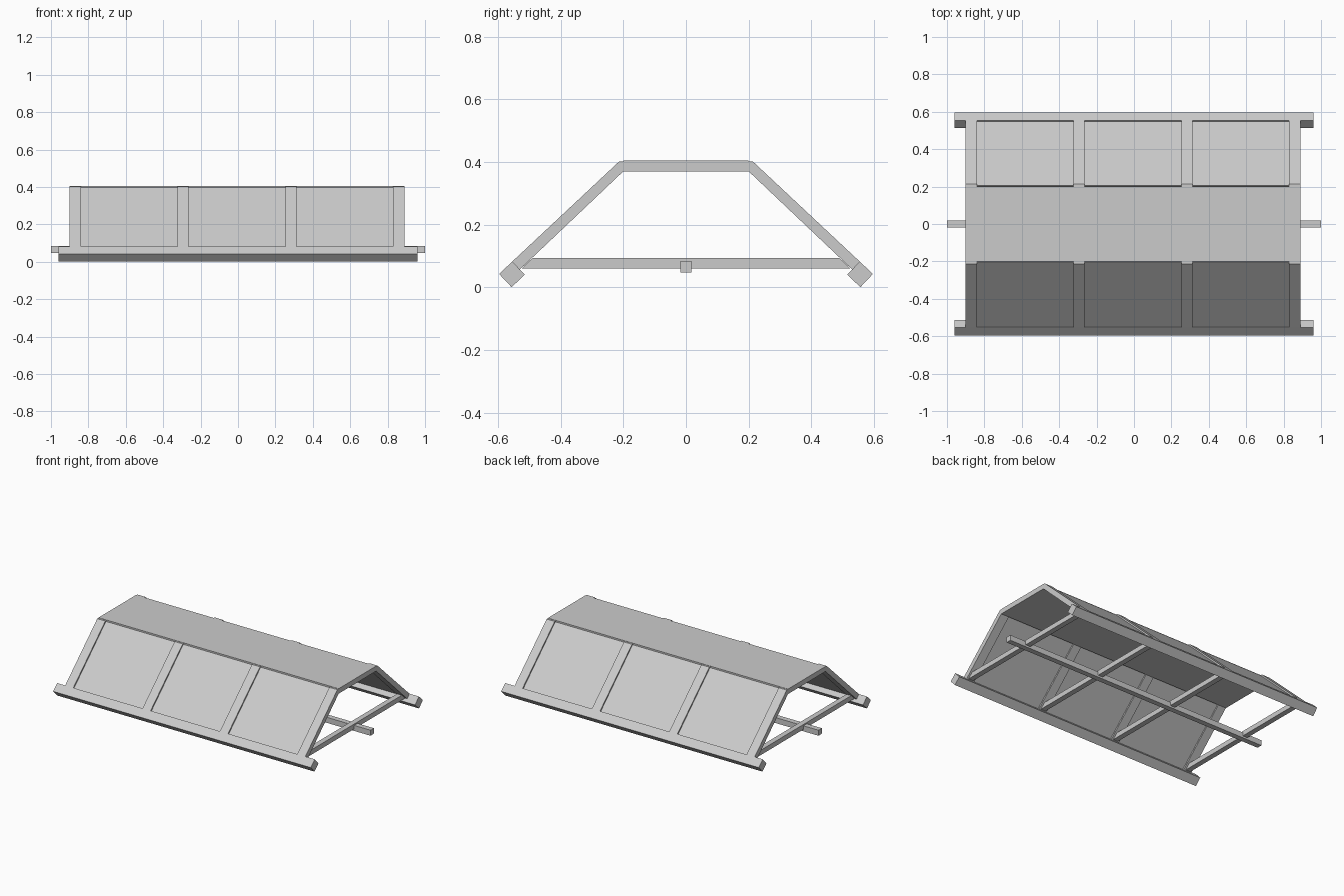
import bpy, bmesh
from mathutils import Vector

if "Cube" in bpy.data.objects:
    bpy.data.objects.remove(bpy.data.objects["Cube"])


def prism(name, profile, x0, x1):
    """Extrude a (y, z) profile along x."""
    bm = bmesh.new()
    a = [bm.verts.new((x0, y, z)) for y, z in profile]
    b = [bm.verts.new((x1, y, z)) for y, z in profile]
    bm.faces.new(a)
    bm.faces.new(b)
    for i in range(len(a)):
        j = (i + 1) % len(a)
        bm.faces.new((a[i], a[j], b[j], b[i]))
    bmesh.ops.recalc_face_normals(bm, faces=bm.faces)
    me = bpy.data.meshes.new(name)
    bm.to_mesh(me)
    bm.free()
    ob = bpy.data.objects.new(name, me)
    bpy.context.collection.objects.link(ob)
    return ob


def both_sides(name, profile, x0, x1):
    prism("front_" + name, [(-y, z) for y, z in profile], x0, x1)
    prism("back_" + name, profile, x0, x1)


def box(y, z0, z1):
    return [(-y, z0), (y, z0), (y, z1), (-y, z1)]


# Slope frame: origin at the upper outer edge, d runs down, n points outward
O = Vector((0.213, 0.404))
d = Vector((0.728, -0.686)).normalized()
n = Vector((-d.y, d.x))


def at(t, depth):
    return tuple(O + d * t - n * depth)


END, SIDE, THICK = 0.527, 0.058, 0.035
EAVE = END - SIDE
W = 0.03
ribs = [-0.87 + i * 1.73 / 3 for i in range(4)]

# Flat roof deck
prism("roof_deck", box(0.2, 0.37, 0.404), -0.9, 0.89)

# Tilted square eave rails, flush with the slope
both_sides("eave_rail", [at(EAVE, 0), at(END, 0), at(END, SIDE), at(EAVE, SIDE)], -0.96, 0.96)

# Rafters and cross ties
for i, x in enumerate(ribs):
    both_sides(f"rafter_{i + 1}", [(0.2, 0.37), (0.2, 0.402), (O.x, 0.402),
                                  at(EAVE, 0), at(EAVE, THICK)], x - W, x + W)
    prism(f"cross_tie_{i + 1}", [(-0.525, 0.06), (0.525, 0.06), (0.49, 0.093), (-0.49, 0.093)],
          x - 0.018, x + 0.018)

# Recessed roof panels between the rafters
for i in range(3):
    both_sides(f"roof_panel_{i + 1}", [at(0, 0.01), at(EAVE, 0.01), at(EAVE, 0.024), at(0, 0.024)],
               ribs[i] + W, ribs[i + 1] - W)

# Long centre beam
prism("centre_beam", box(0.018, 0.047, 0.084), -1, 1)
